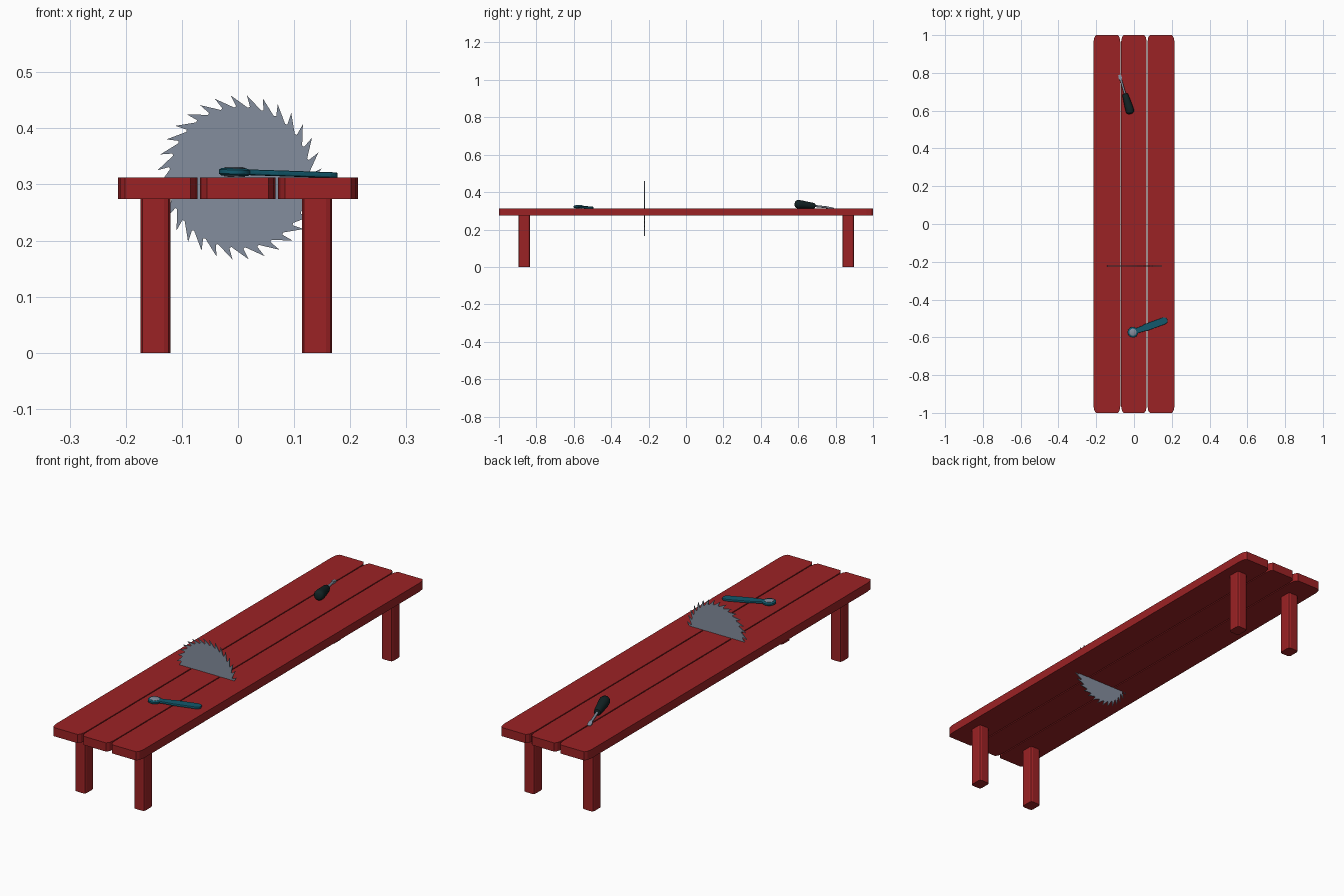
import bpy, bmesh
from math import sin, cos, pi
from mathutils import Vector, Matrix

if "Cube" in bpy.data.objects:
    bpy.data.objects.remove(bpy.data.objects["Cube"])


def material(name, rgb):
    m = bpy.data.materials.new(name)
    m.diffuse_color = (*rgb, 1)
    m.use_nodes = True
    m.node_tree.nodes["Principled BSDF"].inputs["Base Color"].default_value = m.diffuse_color
    return m


RED = material("red paint", (0.33, 0.016, 0.018))
STEEL = material("steel", (0.23, 0.27, 0.34))
TEAL = material("teal", (0.006, 0.10, 0.15))
DARK = material("dark grip", (0.006, 0.016, 0.017))


def finish(name, bm, mat, matrix=None, smooth=False):
    bmesh.ops.recalc_face_normals(bm, faces=bm.faces)
    me = bpy.data.meshes.new(name)
    bm.to_mesh(me)
    bm.free()
    me.materials.append(mat)
    ob = bpy.data.objects.new(name, me)
    bpy.context.collection.objects.link(ob)
    if matrix is not None:
        ob.matrix_world = matrix
    if smooth:
        bpy.ops.object.select_all(action='DESELECT')
        ob.select_set(True)
        bpy.context.view_layer.objects.active = ob
        bpy.ops.object.shade_smooth_by_angle(angle=0.7)
    return ob


def prism(name, outline, z0, z1, mat, matrix=None, smooth=False):
    """Extrude a flat outline from z0 to z1."""
    bm = bmesh.new()
    f = bm.faces.new([bm.verts.new((x, y, z0)) for x, y in outline])
    r = bmesh.ops.extrude_face_region(bm, geom=[f])
    top = [v for v in r["geom"] if isinstance(v, bmesh.types.BMVert)]
    bmesh.ops.translate(bm, verts=top, vec=(0, 0, z1 - z0))
    return finish(name, bm, mat, matrix, smooth)


def corner_outline(x0, x1, y0, y1, corner):
    """Rectangle whose corners follow a few (inset x, inset y) points."""
    pts = [(x1 - a, y1 - b) for a, b in corner]
    pts += [(x0 + a, y1 - b) for a, b in reversed(corner)]
    pts += [(x0 + a, y0 + b) for a, b in corner]
    pts += [(x1 - a, y0 + b) for a, b in reversed(corner)]
    return pts


def lathe(name, profile, mat, matrix, sides=16):
    """Revolve (radius, z) points around z."""
    bm = bmesh.new()
    rings = [[bm.verts.new((r * cos(2 * pi * i / sides), r * sin(2 * pi * i / sides), z))
              for i in range(sides)] for r, z in profile]
    for a, b in zip(rings, rings[1:]):
        for i in range(sides):
            j = (i + 1) % sides
            bm.faces.new((a[i], a[j], b[j], b[i]))
    bm.faces.new(rings[0])
    bm.faces.new(rings[-1])
    return finish(name, bm, mat, matrix, True)


# bench planks
PLANK_CORNER = [(0, 0.035), (0.004, 0.012), (0.0125, 0)]
for side, x0, x1 in (("left", -0.214, -0.0725), ("middle", -0.068, 0.067), ("right", 0.0715, 0.214)):
    prism(side + "_plank", corner_outline(x0, x1, -1, 1, PLANK_CORNER), 0.274, 0.3125, RED)

# legs
LEG_CORNER = [(0, 0.011), (0.003, 0.003), (0.011, 0)]
for side, x in (("left", -0.147), ("right", 0.141)):
    for end, y in (("front", -0.865), ("back", 0.867)):
        prism(f"{end}_{side}_leg",
              corner_outline(x - 0.0265, x + 0.0265, y - 0.0305, y + 0.0305, LEG_CORNER),
              0, 0.276, RED)

# circular saw blade standing through the bench, teeth leaning counter-clockwise
TEETH = 32
step = 2 * pi / TEETH
outline = []
for i in range(TEETH):
    a = i * step + 0.08
    for r, da in ((0.125, 0.0), (0.132, 0.45), (0.147, 1.15), (0.127, 0.85)):
        outline.append((r * cos(a + da * step), r * sin(a + da * step)))
prism("saw_blade", outline, -0.002, 0.002, STEEL,
      Matrix.Translation((0.003, -0.222, 0.3125)) @ Matrix.Rotation(pi / 2, 4, 'X'))

# ratchet wrench lying on the bench, built along its local x
wrench = (Matrix.Translation((-0.006, -0.573, 0.3225)) @ Matrix.Rotation(0.35, 4, 'Z')
          @ Matrix.Rotation(0.032, 4, 'Y'))
lathe("wrench_head", [(0.024, -0.007), (0.028, -0.004), (0.028, 0.003), (0.024, 0.006)],
      TEAL, wrench, 24)
lathe("wrench_socket", [(0.019, -0.009), (0.019, 0.007), (0.016, 0.0085)], STEEL, wrench, 24)
half = [(0.015, 0.014), (0.06, 0.016), (0.075, 0.019), (0.175, 0.019), (0.188, 0.015), (0.194, 0.006)]
handle = prism("wrench_handle", half + [(x, -y) for x, y in reversed(half)],
               -0.005, 0.005, TEAL, wrench)
bevel = handle.modifiers.new("bevel", 'BEVEL')
bevel.width = 0.003
bevel.segments = 2

# screwdriver resting on its tip, built along its local z
butt, tip = Vector((-0.018, 0.587, 0.337)), Vector((-0.077, 0.79, 0.3145))
driver = Matrix.Translation(butt) @ (tip - butt).to_track_quat('Z', 'Y').to_matrix().to_4x4()
length = (tip - butt).length
lathe("screwdriver_handle",
      [(0.012, -0.003), (0.019, 0.001), (0.0225, 0.01), (0.022, 0.03), (0.018, 0.075),
       (0.0165, 0.095), (0.014, 0.105), (0.008, 0.108)], DARK, driver, 12)
lathe("screwdriver_shaft", [(0.0055, 0.1), (0.0055, length - 0.03)], STEEL, driver, 12)

# flared flat tip
bm = bmesh.new()
rings = []
for z, wide, thick in ((length - 0.035, 0.005, 0.005), (length - 0.018, 0.009, 0.003), (length, 0.007, 0.001)):
    rings.append([bm.verts.new((sx * wide, sy * thick, z))
                  for sx, sy in ((1, 1), (-1, 1), (-1, -1), (1, -1))])
for a, b in zip(rings, rings[1:]):
    for i in range(4):
        j = (i + 1) % 4
        bm.faces.new((a[i], a[j], b[j], b[i]))
bm.faces.new(rings[0])
bm.faces.new(rings[-1])
finish("screwdriver_tip", bm, STEEL, driver)
